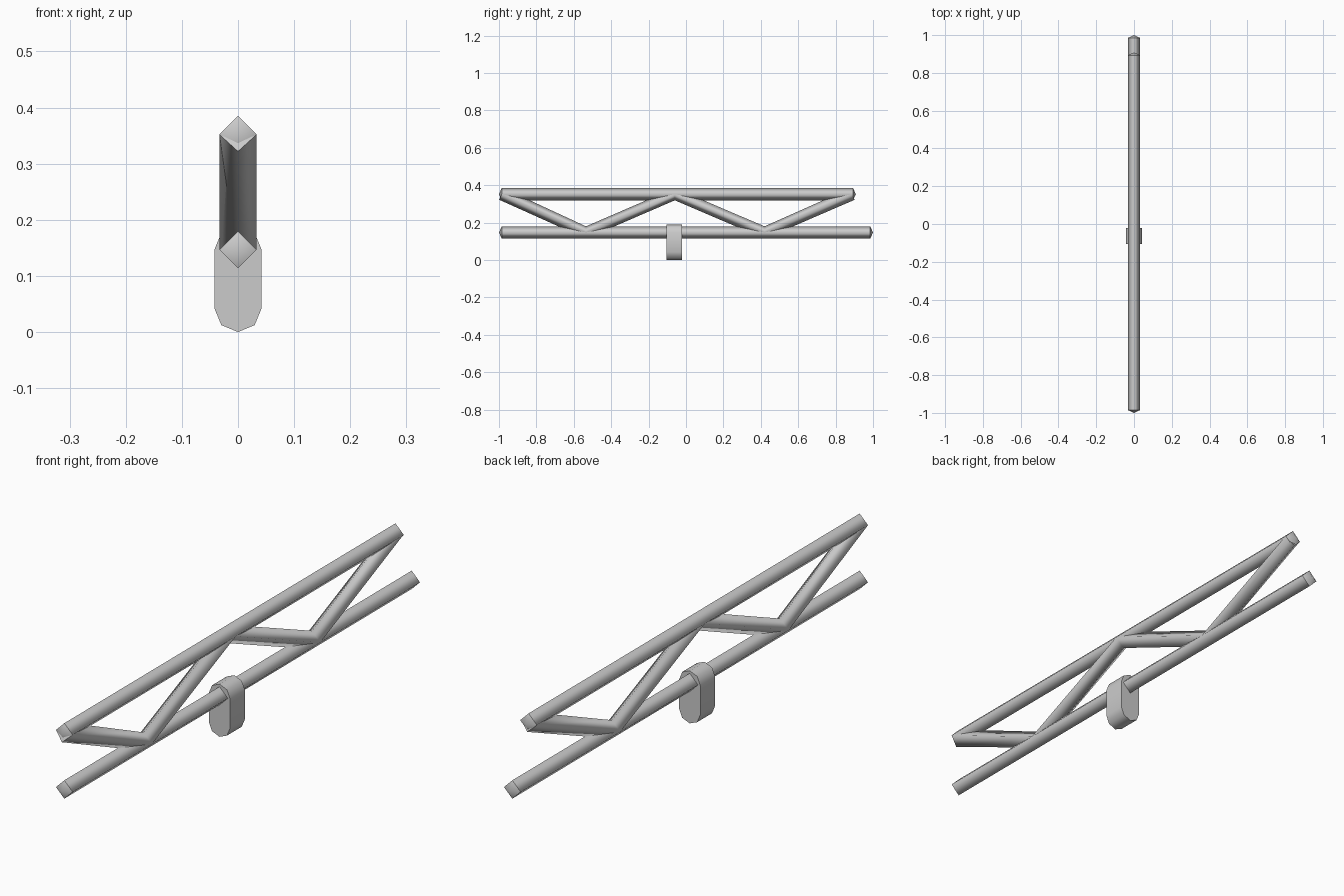
import bpy, bmesh, math
from mathutils import Vector

if "Cube" in bpy.data.objects:
    bpy.data.objects.remove(bpy.data.objects["Cube"])

R = 0.033              # half-diagonal of every diamond-section bar
Z_LOW, Z_TOP = 0.147, 0.352


def finish(bm, name):
    bmesh.ops.recalc_face_normals(bm, faces=bm.faces)
    me = bpy.data.meshes.new(name)
    bm.to_mesh(me)
    bm.free()
    ob = bpy.data.objects.new(name, me)
    bpy.context.collection.objects.link(ob)
    return ob


def diamond_bar(name, path, tip):
    """Sweep a diamond section along (y, z) points, closed by shallow pointed caps."""
    bm = bmesh.new()
    pts = [Vector((0, y, z)) for y, z in path]
    rings, tangents = [], []
    for i, p in enumerate(pts):
        t = Vector()
        if i > 0:
            t += (p - pts[i - 1]).normalized()
        if i < len(pts) - 1:
            t += (pts[i + 1] - p).normalized()
        t.normalize()
        tangents.append(t)
        side, up = Vector((R, 0, 0)), Vector((0, -t.z, t.y)) * R
        rings.append([bm.verts.new(p + d) for d in (side, up, -side, -up)])
    for a, b in zip(rings, rings[1:]):
        for k in range(4):
            n = (k + 1) % 4
            bm.faces.new((a[k], a[n], b[n], b[k]))
    for ring, p, t in ((rings[0], pts[0], -tangents[0]), (rings[-1], pts[-1], tangents[-1])):
        apex = bm.verts.new(p + t * tip)
        for k in range(4):
            bm.faces.new((ring[k], ring[(k + 1) % 4], apex))
            # keep the rim between bar and cap crisp
            bm.edges.get((ring[k], ring[(k + 1) % 4])).smooth = False
    for f in bm.faces:
        f.smooth = True
    return finish(bm, name)


# Two straight chords
diamond_bar("lower_rail", [(-0.985, Z_LOW), (0.985, Z_LOW)], 0.015)
diamond_bar("upper_rail", [(-0.985, Z_TOP), (0.893, Z_TOP)], 0.015)

# Zigzag bracing between the chord centre lines
nodes = [-0.985, -0.535, -0.06, 0.42, 0.888]
diamond_bar("zigzag_brace", [(y, Z_LOW if i % 2 else Z_TOP) for i, y in enumerate(nodes)], 0.002)

# Capsule-profile clamp block under the lower rail
bm = bmesh.new()
r = 0.042
profile = []
for start, cz in ((0, Z_LOW), (180, r)):
    for k in range(5):
        a = math.radians(start + 45 * k)
        profile.append((r * math.cos(a), cz + r * math.sin(a)))
face = bm.faces.new([bm.verts.new((x, -0.105, z)) for x, z in profile])
ext = bmesh.ops.extrude_face_region(bm, geom=[face], use_keep_orig=True)
bmesh.ops.translate(bm, vec=(0, 0.084, 0),
                    verts=[g for g in ext["geom"] if isinstance(g, bmesh.types.BMVert)])
for f in bm.faces:
    f.smooth = len(f.verts) == 4
for e in bm.edges:
    e.smooth = all(len(f.verts) == 4 for f in e.link_faces)
finish(bm, "clamp_block")
